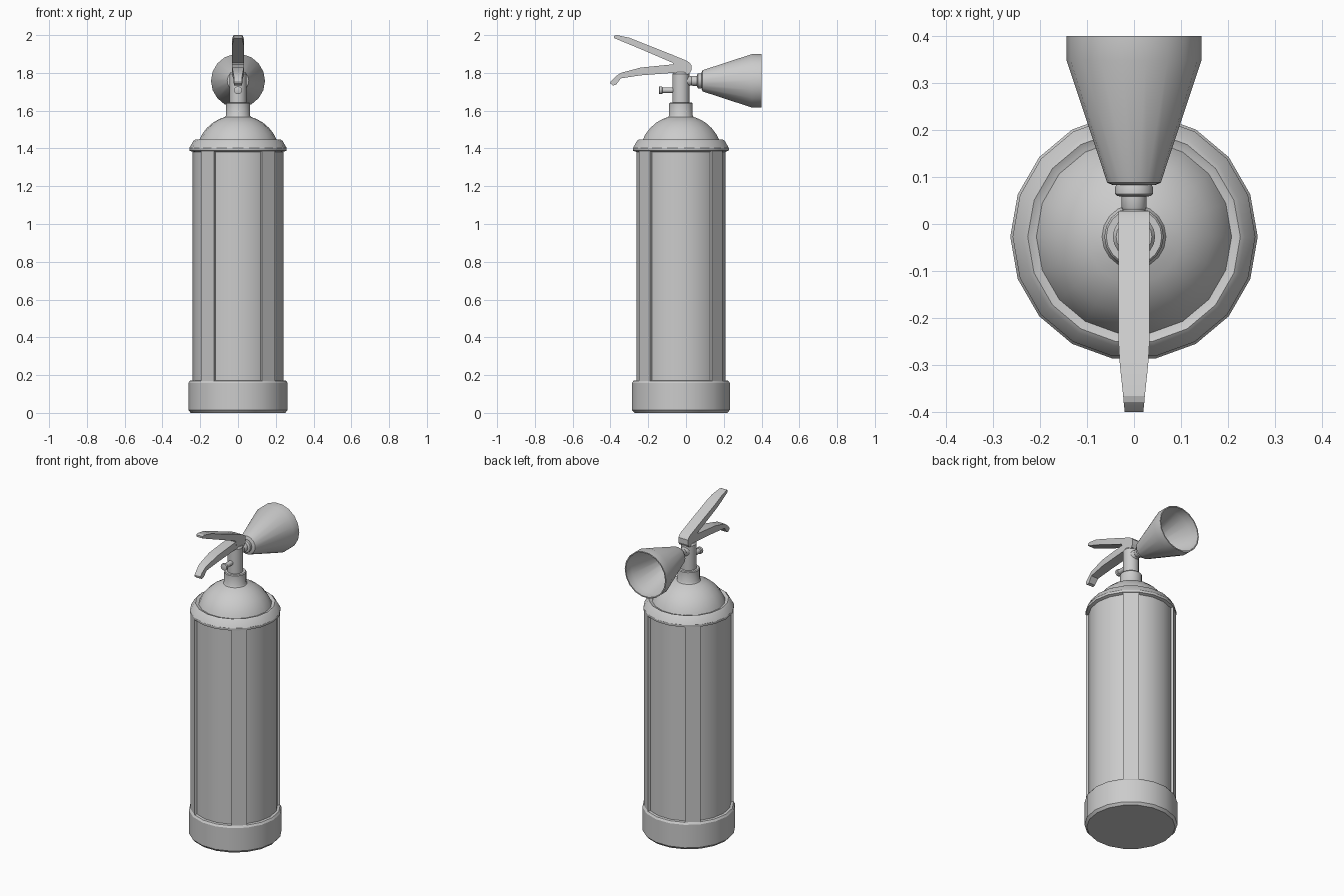
import bpy, bmesh
from math import sin, cos, pi, radians

if "Cube" in bpy.data.objects:
    bpy.data.objects.remove(bpy.data.objects["Cube"])

CY = -0.027      # body axis in y
SIDES = 18


def finish(name, bm, angle=32):
    bmesh.ops.recalc_face_normals(bm, faces=bm.faces)
    me = bpy.data.meshes.new(name)
    bm.to_mesh(me)
    bm.free()
    ob = bpy.data.objects.new(name, me)
    bpy.context.collection.objects.link(ob)
    bpy.ops.object.select_all(action='DESELECT')
    ob.select_set(True)
    bpy.context.view_layer.objects.active = ob
    bpy.ops.object.shade_smooth_by_angle(angle=radians(angle))
    return ob


def lathe(name, profile, place, sides=SIDES):
    """Revolve (radius, height) points; place maps (a, b, h) to a position."""
    bm = bmesh.new()
    rings = []
    for r, h in profile:
        rings.append([bm.verts.new(place(r * cos(2 * pi * i / sides),
                                         r * sin(2 * pi * i / sides), h))
                      for i in range(sides)])
    for lo, hi in zip(rings, rings[1:]):
        for i in range(sides):
            j = (i + 1) % sides
            bm.faces.new((lo[i], lo[j], hi[j], hi[i]))
    bm.faces.new(rings[0])
    bm.faces.new(rings[-1])
    return finish(name, bm)


def upright(a, b, h):
    return (a, CY + b, h)


def along_y(z):
    return lambda a, b, h: (a, h, z + b)


def lever(name, sections):
    """Loft rectangular sections (y, top z, bottom z, half width)."""
    bm = bmesh.new()
    loops = [[bm.verts.new(p) for p in
              ((-w, y, b), (w, y, b), (w, y, t), (-w, y, t))]
             for y, t, b, w in sections]
    for p, q in zip(loops, loops[1:]):
        for i in range(4):
            j = (i + 1) % 4
            bm.faces.new((p[i], p[j], q[j], q[i]))
    bm.faces.new(loops[0])
    bm.faces.new(loops[-1])
    return finish(name, bm, 25)


# Tank: base cap, recessed panels, collar
lathe("tank", [(0.25, 0), (0.263, 0.015), (0.263, 0.158), (0.255, 0.17),
               (0.24, 0.172), (0.24, 1.382), (0.257, 1.388), (0.258, 1.402),
               (0.236, 1.44), (0.226, 1.447), (0.212, 1.44)], upright)

# Raised vertical strips between the panels
for n, deg in enumerate((50, 130, 230, 310)):
    bm = bmesh.new()
    ends = []
    for z in (0.165, 1.395):
        ends.append([bm.verts.new(upright(r * cos(radians(deg + d)),
                                          r * sin(radians(deg + d)), z))
                     for r, d in ((0.22, -10), (0.255, -10), (0.255, 10), (0.22, 10))])
    for i in range(4):
        j = (i + 1) % 4
        bm.faces.new((ends[0][i], ends[0][j], ends[1][j], ends[1][i]))
    for e in ends:
        bm.faces.new(e)
    finish(f"tank_strip_{n + 1}", bm)

# Dome shoulder and neck ring
lathe("shoulder_neck", [(0.212, 1.43), (0.203, 1.45), (0.19, 1.476), (0.165, 1.508),
                        (0.132, 1.537), (0.1, 1.555), (0.068, 1.567), (0.063, 1.575),
                        (0.063, 1.638), (0.059, 1.643), (0.045, 1.643)], upright)

# Valve post
lathe("valve_post", [(0.045, 1.63), (0.045, 1.795), (0.038, 1.805)], upright)

# Small gauge stub on the front
lathe("gauge_stub", [(0.015, -0.143), (0.021, -0.141), (0.021, -0.127), (0.015, -0.124),
                     (0.015, -0.05)], along_y(1.708), 12)

# Nozzle pipe and hollow discharge horn
lathe("nozzle_pipe", [(0.032, 0), (0.024, 0.03), (0.027, 0.035), (0.027, 0.058), (0.036, 0.06),
                      (0.04, 0.064), (0.04, 0.078), (0.034, 0.09)], along_y(1.758))
lathe("horn", [(0.046, 0.083), (0.057, 0.088), (0.143, 0.347), (0.143, 0.4),
               (0.136, 0.4), (0.136, 0.347), (0.05, 0.1)], along_y(1.758))

# Squeeze lever and carrying handle
lever("squeeze_lever", [(-0.38, 1.996, 1.984, 0.022), (-0.366, 2.0, 1.978, 0.023),
                        (-0.3, 1.986, 1.951, 0.03), (-0.25, 1.966, 1.93, 0.033),
                        (-0.07, 1.895, 1.853, 0.033), (-0.06, 1.89, 1.81, 0.033),
                        (0.0, 1.866, 1.79, 0.033), (0.018, 1.855, 1.795, 0.033),
                        (0.028, 1.842, 1.812, 0.033)])
lever("carry_handle", [(-0.4, 1.752, 1.743, 0.02), (-0.386, 1.768, 1.733, 0.021),
                       (-0.37, 1.783, 1.738, 0.022), (-0.345, 1.8, 1.771, 0.025),
                       (-0.24, 1.828, 1.787, 0.031), (-0.07, 1.845, 1.8, 0.032),
                       (0.01, 1.85, 1.8, 0.032)])
